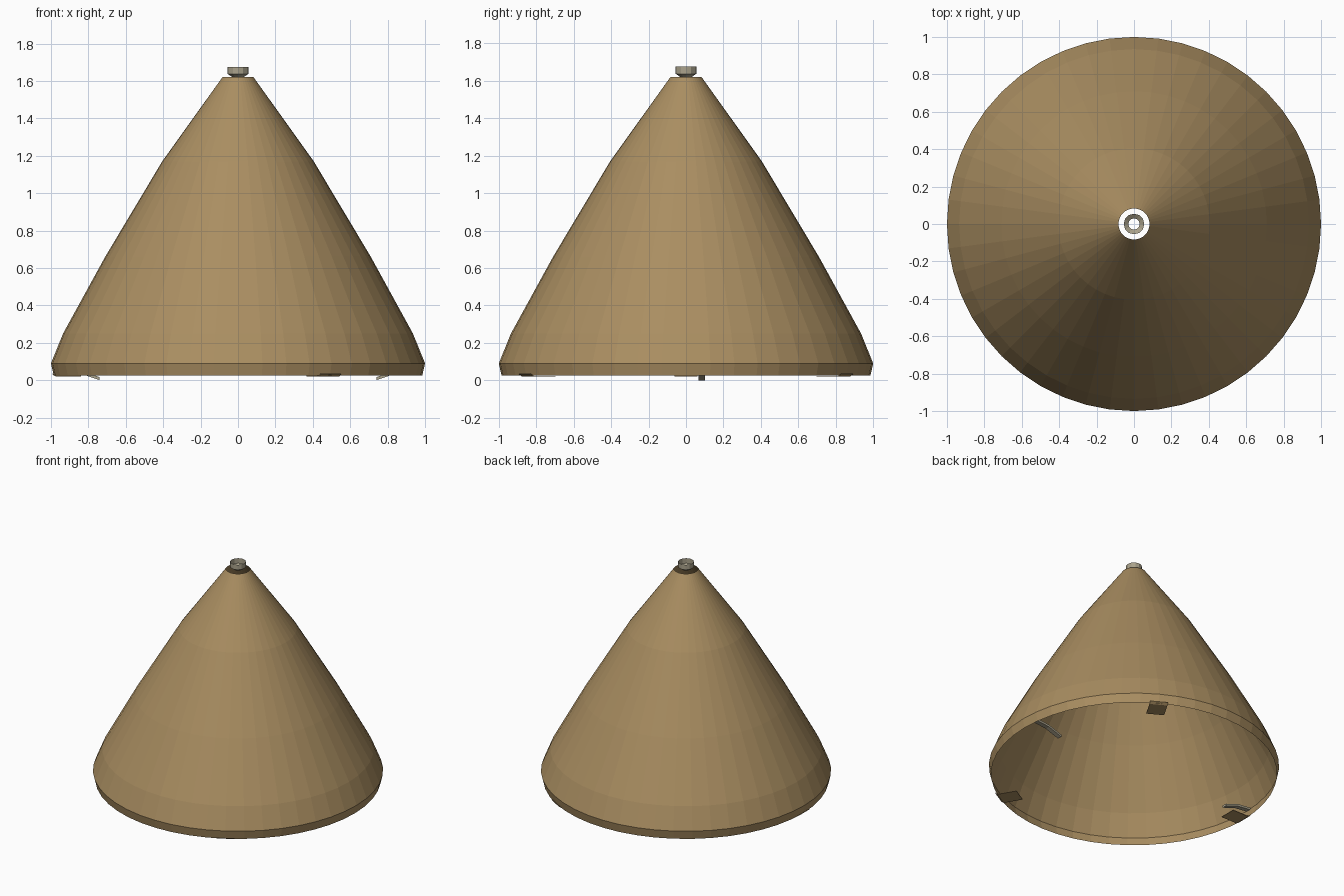
import bpy, bmesh, math
from mathutils import Matrix

cube = bpy.data.objects.get("Cube")
if cube:
    bpy.data.objects.remove(cube)


def make_material(name, rgb, roughness):
    mat = bpy.data.materials.new(name)
    mat.use_nodes = True
    mat.diffuse_color = (*rgb, 1)
    bsdf = mat.node_tree.nodes["Principled BSDF"]
    bsdf.inputs["Base Color"].default_value = (*rgb, 1)
    bsdf.inputs["Roughness"].default_value = roughness
    return mat


shade_brown = make_material("tan brown", (0.40, 0.27, 0.12), 0.7)
metal = make_material("pale metal", (0.40, 0.36, 0.26), 0.5)


def finish(bm, name, mat):
    mesh = bpy.data.meshes.new(name)
    bm.to_mesh(mesh)
    bm.free()
    mesh.materials.append(mat)
    obj = bpy.data.objects.new(name, mesh)
    bpy.context.collection.objects.link(obj)
    return obj


def lathe(name, profile, sides, mat):
    """Open shell turned about the z axis from (radius, height) points."""
    bm = bmesh.new()
    rings = []
    for r, z in profile:
        angles = [math.tau * i / sides for i in range(sides)]
        rings.append([bm.verts.new((r * math.cos(a), r * math.sin(a), z)) for a in angles])
    for low, high in zip(rings, rings[1:]):
        for i in range(sides):
            j = (i + 1) % sides
            bm.faces.new((low[i], low[j], high[j], high[i]))
    return finish(bm, name, mat)


def strip(name, path, width, thickness, mat, angle=0.0, offset=0.0):
    """Bent bar following (radius, height) points, turned to an angle about z."""
    bm = bmesh.new()
    rows = []
    for r, z in path:
        rows.append([bm.verts.new((r, offset + s * width / 2, z + t))
                     for s, t in ((-1, 0), (1, 0), (1, thickness), (-1, thickness))])
    for a, b in zip(rows, rows[1:]):
        for i in range(4):
            j = (i + 1) % 4
            bm.faces.new((a[i], a[j], b[j], b[i]))
    bm.faces.new(rows[0])
    bm.faces.new(rows[-1])
    bmesh.ops.recalc_face_normals(bm, faces=bm.faces)
    bm.transform(Matrix.Rotation(angle, 4, "Z"))
    return finish(bm, name, mat)


# Conical shade, open at both ends, with a short inward rim
lathe("shade", [(0.985, 0.025), (1.0, 0.09), (0.935, 0.25), (0.71, 0.66),
                (0.405, 1.17), (0.083, 1.62)], 48, shade_brown)

# Open cup fitting above the top opening
lathe("top_fitting", [(0.03, 1.62), (0.055, 1.637), (0.055, 1.675)], 12, metal)

# Three flat tabs under the rim
for i, degrees in enumerate((60, 180, 300)):
    strip(f"rim_tab_{i + 1}", [(0.84, 0.02), (0.975, 0.02), (0.995, 0.033)],
          0.125, 0.004, shade_brown, math.radians(degrees))

# Two bent catches reaching inward from the rim
hook_path = [(0.74, 0.0), (0.85, 0.038), (0.96, 0.05)]
for side, mirror in (("left", 1), ("right", -1)):
    strip(f"{side}_catch", [(mirror * r, z) for r, z in hook_path],
          0.035, 0.016, metal, offset=0.085)
